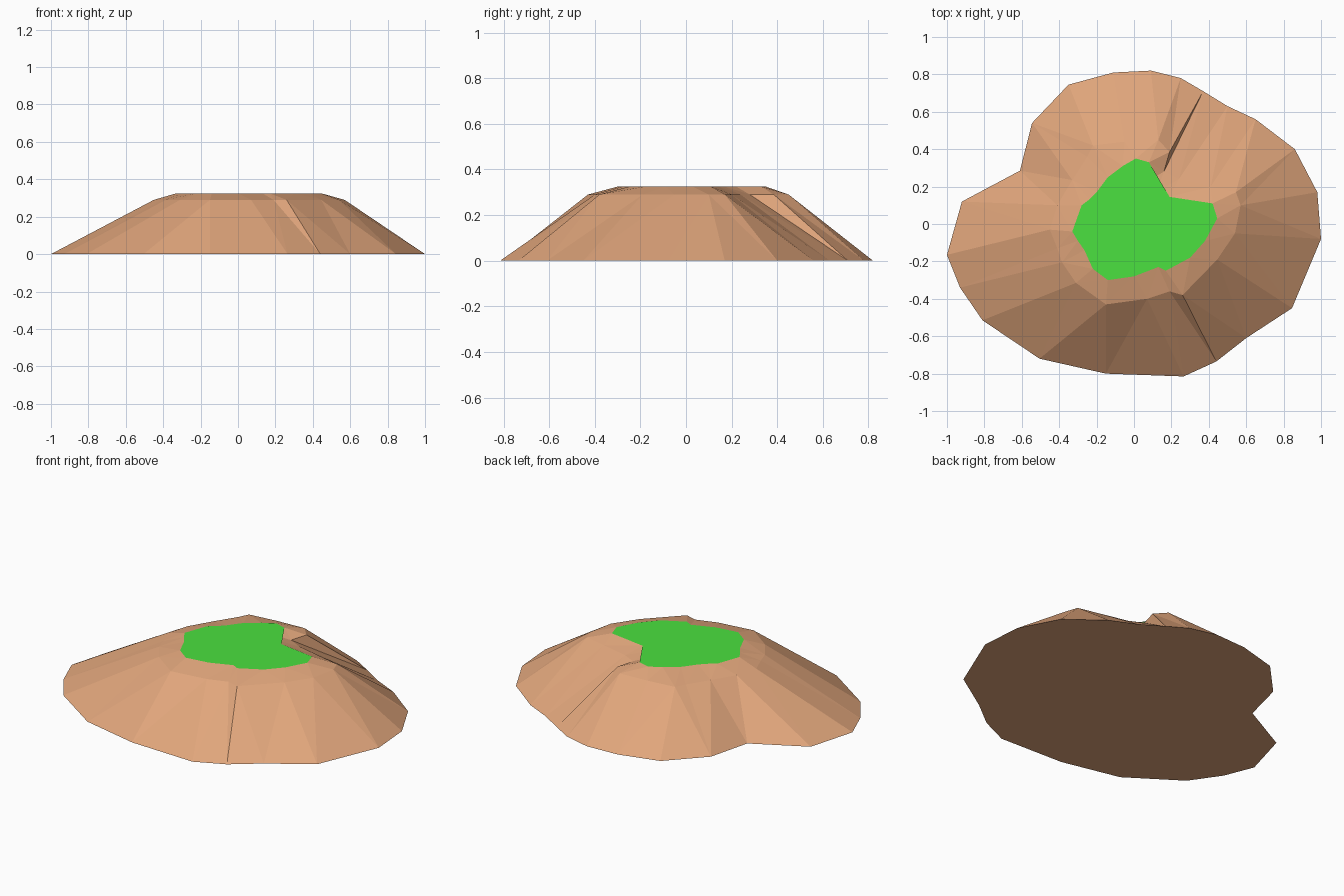
import bpy, bmesh

if "Cube" in bpy.data.objects:
    bpy.data.objects.remove(bpy.data.objects["Cube"])

# Matching 22-point contours, anticlockwise from the right side
foot = [(1, -.08), (.98, .17), (.86, .40), (.65, .56), (.5, .63), (.37, .71),
        (.25, .78), (.09, .82), (-.11, .81), (-.35, .745), (-.545, .54),
        (-.61, .285), (-.92, .12), (-1, -.165), (-.93, -.34), (-.81, -.515),
        (-.505, -.72), (-.15, -.80), (.265, -.815), (.44, -.735), (.6, -.61),
        (.845, -.45)]
shoulder = [(.54, -.05), (.57, .10), (.545, .17), (.41, .20), (.24, .24), (.16, .28),
            (.19, .385), (.13, .45), (-.05, .44), (-.22, .42), (-.25, .36),
            (-.33, .235), (-.41, .10), (-.45, -.03), (-.41, -.13), (-.385, -.205),
            (-.31, -.315), (-.15, -.43), (.07, -.40), (.19, -.36), (.26, -.38),
            (.445, -.19)]
rim = [(.38, -.09), (.445, .03), (.42, .11), (.19, .145), (.12, .17), (.06, .22),
       (.08, .33), (.01, .35), (-.06, .31), (-.14, .25), (-.20, .17),
       (-.24, .13), (-.28, .10), (-.33, -.04), (-.30, -.09), (-.265, -.14),
       (-.22, -.24), (-.14, -.30), (0, -.28), (.13, -.23), (.17, -.25),
       (.30, -.18)]
H_SHOULDER, H_TOP = .29, .325


def loft(name, contours, color, cap_bottom=False, cap_top=False):
    """Skin a stack of (contour, height) pairs and optionally cap the ends."""
    bm = bmesh.new()
    rings = [[bm.verts.new((x, y, z)) for x, y in pts] for pts, z in contours]
    for a, b in zip(rings, rings[1:]):
        for i in range(len(a)):
            j = (i + 1) % len(a)
            bm.faces.new((a[i], a[j], b[j], b[i]))
    if cap_bottom:
        bm.faces.new(rings[0][::-1])
    if cap_top:
        bm.faces.new(rings[-1])
    bmesh.ops.triangulate(bm, faces=bm.faces[:])
    mesh = bpy.data.meshes.new(name)
    bm.to_mesh(mesh)
    bm.free()
    mat = bpy.data.materials.new(name + "_color")
    mat.diffuse_color = color
    mat.use_nodes = True
    mat.node_tree.nodes["Principled BSDF"].inputs["Base Color"].default_value = mat.diffuse_color
    mesh.materials.append(mat)
    obj = bpy.data.objects.new(name, mesh)
    bpy.context.collection.objects.link(obj)
    return obj


# Earth slopes with the flat underside
loft("earth_slopes", [(foot, 0), (shoulder, H_SHOULDER), (rim, H_TOP)],
     (.75, .38, .20, 1), cap_bottom=True)

# Grass plateau
loft("grass_top", [(rim, H_TOP)], (.07, .75, .05, 1), cap_top=True)
